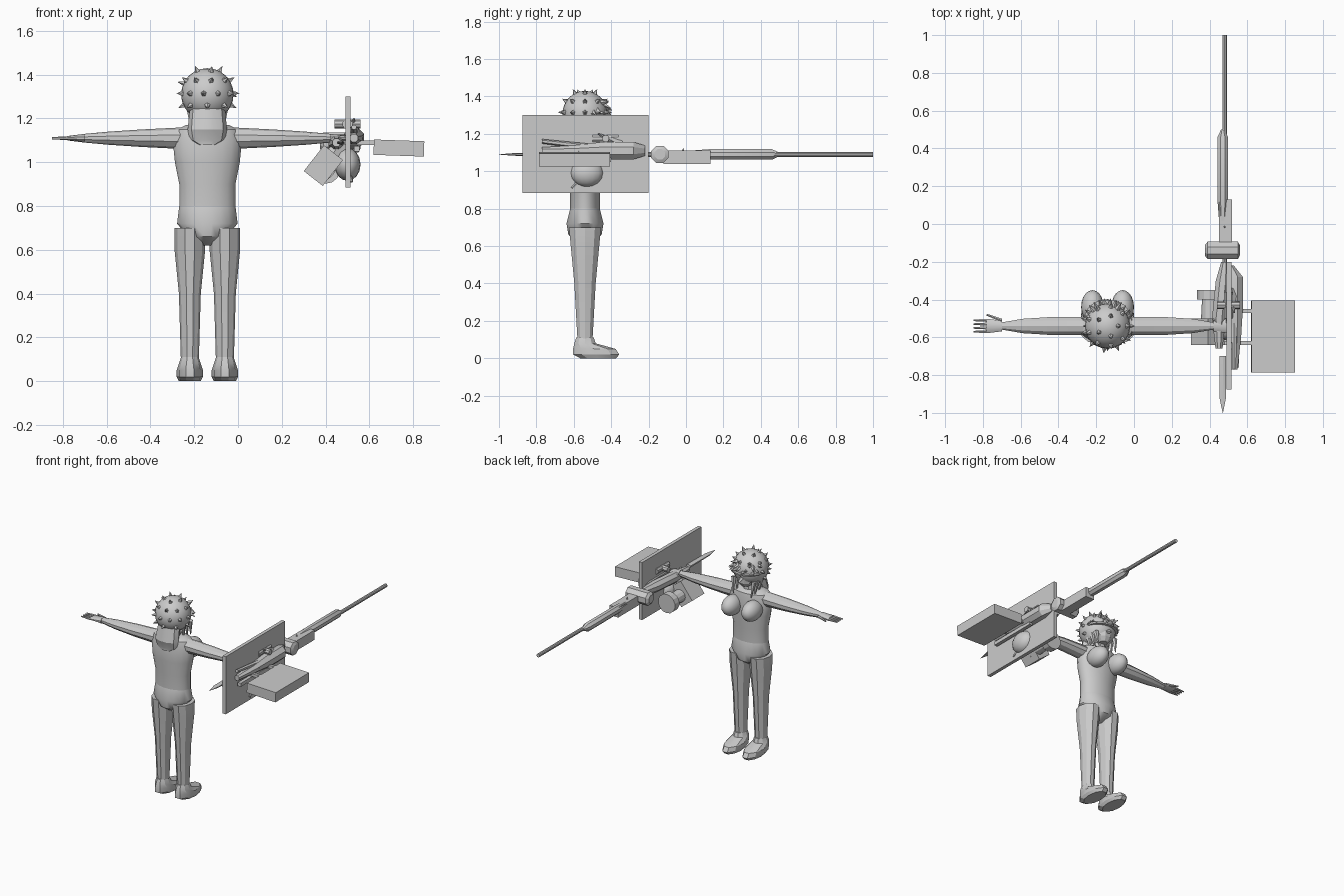
import bpy, bmesh, math, random
from mathutils import Vector, Matrix

random.seed(4)
if "Cube" in bpy.data.objects:
    bpy.data.objects.remove(bpy.data.objects["Cube"])

colour = (.6, .6, .6, 1)
grey = bpy.data.materials.new("plain_grey")
grey.use_nodes = True
grey.diffuse_color = colour
grey.node_tree.nodes["Principled BSDF"].inputs["Base Color"].default_value = colour

# Centre line of the figure, height of its arms, and the line of the weapon
body_x, body_y, arm_z = -.14, -.54, 1.11
gun_x, gun_z = .48, 1.09


def finish(name, bm, smooth_angle=None):
    bmesh.ops.recalc_face_normals(bm, faces=bm.faces)
    mesh = bpy.data.meshes.new(name)
    bm.to_mesh(mesh)
    bm.free()
    mesh.materials.append(grey)
    part = bpy.data.objects.new(name, mesh)
    bpy.context.collection.objects.link(part)
    if smooth_angle:
        bpy.ops.object.select_all(action='DESELECT')
        part.select_set(True)
        bpy.context.view_layer.objects.active = part
        bpy.ops.object.shade_smooth_by_angle(angle=math.radians(smooth_angle))
    return part


def loft(name, axis, centre, rings, sides=10, smooth_angle=25):
    """Skin rings (position along axis, shift, radius, other radius) about a centre line.
    The shift moves a ring along the first cross direction."""
    bm = bmesh.new()
    loops = []
    for along, shift, radius, other in rings:
        loop = []
        for i in range(sides):
            angle = math.tau * (i + .5) / sides
            p = centre[0] + shift + radius * math.cos(angle)
            q = centre[1] + other * math.sin(angle)
            point = {'x': (along, p, q), 'y': (p, along, q), 'z': (q, p, along)}[axis]
            loop.append(bm.verts.new(point))
        loops.append(loop)
    for lower, upper in zip(loops, loops[1:]):
        for i in range(sides):
            j = (i + 1) % sides
            bm.faces.new((lower[i], lower[j], upper[j], upper[i]))
    bm.faces.new(loops[0])
    bm.faces.new(loops[-1])
    return finish(name, bm, smooth_angle)


def box(name, low, high, tilt=0):
    """Box between two corners, tilted about its own y axis."""
    low, high = Vector(low), Vector(high)
    bm = bmesh.new()
    placing = Matrix.Translation((low + high) / 2) @ Matrix.Rotation(math.radians(tilt), 4, 'Y')
    bmesh.ops.create_cube(bm, size=1, matrix=placing @ Matrix.Diagonal((*(high - low), 1)))
    return finish(name, bm)


def ball(name, centre, radii, segments=20):
    bm = bmesh.new()
    placing = Matrix.Translation(centre) @ Matrix.Diagonal((*radii, 1))
    bmesh.ops.create_uvsphere(bm, u_segments=segments, v_segments=segments // 2, radius=1, matrix=placing)
    return finish(name, bm, 40)


def rod(name, start, end, start_radius, end_radius, sides=8):
    start, end = Vector(start), Vector(end)
    span = end - start
    turn = span.to_track_quat('Z', 'Y').to_matrix().to_4x4()
    bm = bmesh.new()
    bmesh.ops.create_cone(bm, cap_ends=True, segments=sides, radius1=start_radius, radius2=end_radius,
                          depth=span.length, matrix=Matrix.Translation((start + end) / 2) @ turn)
    return finish(name, bm)


# Torso, neck and hips, front to back first and then side to side
spine = (body_y, body_x)
loft("torso", 'z', spine, [(.78, 0, .08, .13), (.9, 0, .08, .13), (1, 0, .09, .15), (1.1, 0, .09, .16),
                           (1.15, 0, .08, .14), (1.17, 0, .05, .1)], 20, 40)
loft("neck", 'z', spine, [(1.1, 0, .06, .06), (1.25, 0, .05, .05)])
loft("hips", 'z', spine, [(.62, 0, .03, .03), (.66, 0, .09, .09), (.72, 0, .1, .14), (.8, 0, .08, .13)], 20, 40)

for mirror, side in ((-1, "right"), (1, "left")):
    def out(distance):
        return body_x + mirror * distance

    # Chest, leg and foot
    ball(side + "_chest", (out(.08), body_y + .1, 1.05), (.06, .09, .07))
    hip_x = out(.08)
    loft(side + "_leg", 'z', (body_y, hip_x), [(.06, 0, .04, .04), (.4, 0, .06, .05),
                                               (.6, 0, .08, .07), (.7, 0, .09, .07)])
    loft(side + "_foot", 'z', (body_y, hip_x), [(0, .07, .1, .05), (.02, .06, .13, .06), (.05, .05, .12, .06),
                                                (.08, 0, .06, .05), (.11, 0, .05, .04)])

    # Arm, palm, fingers and thumb
    wrist = out(.56)
    loft(side + "_arm", 'x', (body_y, arm_z), [(out(.1), 0, .05, .05), (out(.3), 0, .05, .04),
                                               (out(.45), 0, .04, .03), (wrist, 0, .02, .02)])
    hand = wrist + mirror * .08
    loft(side + "_palm", 'x', (body_y, arm_z), [(wrist, 0, .03, .02), (hand, 0, .04, .01)])
    for finger in range(4):
        y = body_y + .02 * (finger - 1.5)
        rod(side + "_finger", (hand, y, arm_z), (hand + mirror * .07, y, arm_z), .009, .005, 6)
    rod(side + "_thumb", (wrist, body_y + .03, arm_z), (hand, body_y + .06, arm_z), .01, .006, 6)

# Head, jaw, nose and visor
head = Vector((body_x, body_y, 1.31))
ball("head", head, (.12, .12, .12), 24)
face_line = (body_y + .05, body_x)
loft("jaw", 'z', face_line, [(1.2, 0, .04, .03), (1.23, 0, .06, .06), (1.3, 0, .06, .08)])
rod("nose", head + Vector((0, .1, -.04)), head + Vector((0, .14, -.06)), .018, .008, 4)
loft("visor", 'z', face_line, [(1.3, 0, .09, .11), (1.31, 0, .09, .12)], 20)

# Spikes over the head, left off the lower half of the face
for latitude, count in ((-25, 8), (2, 11), (32, 9), (62, 5)):
    rise = math.radians(latitude)
    for i in range(count):
        angle = math.tau * i / count
        flat = math.cos(rise)
        aim = Vector((math.cos(angle) * flat, math.sin(angle) * flat, math.sin(rise)))
        if aim.z > 0 or aim.y < .3:
            rod("head_spike", head + aim * .11, head + aim * .147, .017, 0, 5)

# Jagged fringe over the face
for i in range(12):
    angle = math.pi * (i + 2) / 15
    aim = Vector((math.cos(angle), math.sin(angle), 0))
    root = head + aim * .1 + Vector((0, 0, random.uniform(0, .06)))
    tip = root + aim * .045 + Vector((0, 0, random.uniform(-.03, .02)))
    rod("fringe_tuft", root, tip, .016, .002, 4)

# Hair falling down the back and locks beside the face
loft("back_hair", 'z', (body_y - .07, body_x), [(1.08, -.01, .02, .04), (1.1, 0, .03, .08),
                                                (1.15, 0, .05, .09), (1.25, .03, .06, .08)])
for mirror in (-1, 1):
    for lock in range(3):
        root = head + Vector((mirror * .08, lock * .04, -.06))
        rod("hair_lock", root, root + Vector((mirror * -.01, .02, -.11)), .018, .003, 5)

# Shield plate with the side box on two brackets
box("shield_plate", (gun_x + .01, -.875, .885), (gun_x + .035, -.2, 1.3))
box("side_box", (.62, -.785, 1.03), (.85, -.405, 1.1), 2)
for y in (-.63, -.46):
    box("box_bracket", (gun_x, y - .01, 1.08), (.65, y + .01, 1.1))

# Barrel, handguard, collar and blade tip
gun_line = (gun_x - .01, gun_z)
rod("barrel", (gun_x, -.3, gun_z), (gun_x, 1, gun_z), .013, .013, 10)
loft("handguard", 'y', gun_line, [(0, 0, .02, .02), (.12, 0, .03, .03), (.46, 0, .03, .03), (.5, 0, .01, .01)], 8)
box("gas_block", (.45, -.12, 1.04), (.52, .13, 1.11))
rod("front_sight", (gun_x, -.015, 1.1), (gun_x, -.015, 1.125), .01, 0, 4)
collar_y = -.14
loft("collar", 'x', (collar_y, gun_z), [(.375, 0, .03, .03), (.39, 0, .05, .05),
                                        (.55, 0, .05, .05), (.56, 0, .03, .03)], 8)
loft("blade_tip", 'y', gun_line, [(-1, 0, .001, .001), (-.92, 0, .02, .007), (-.7, 0, .02, .01)], 6)

# Receiver and grip on either side of the shield
loft("receiver", 'y', (gun_x + .05, gun_z + .02), [(-.77, 0, .02, .02), (-.6, 0, .04, .03), (-.45, 0, .05, .05),
                                                   (-.28, 0, .05, .05), (-.22, -.02, .02, .03)], 8)
box("receiver_rail", (.53, -.76, 1.05), (.555, -.4, 1.075))
loft("grip_body", 'y', (gun_x - .03, gun_z), [(-.66, 0, .02, .02), (-.5, 0, .04, .04),
                                              (-.3, .02, .04, .04), (-.2, .03, .02, .03)], 8)
rod("stock_strut", (.53, -.77, 1.16), (.53, -.42, 1.12), .012, .018, 6)
rod("rear_fin", (.52, -.35, 1.14), (.53, -.47, 1.2), .025, .004, 4)

# Top sight
sight = Vector((gun_x + .02, -.43, 1.175))
half_tube, half_knob = Vector((0, .07, 0)), Vector((.06, 0, 0))
rod("sight_tube", sight - half_tube, sight + half_tube, .024, .024, 10)
rod("sight_knob", sight - half_knob, sight + half_knob, .02, .02)

# Slanted magazine with a ring on its end, and the drum
box("magazine", (.335, -.64, .91), (.445, -.5, 1.06), 38)
ring = Vector((.4, -.4, .97))
rod("magazine_neck", ring - Vector((0, .1, 0)), ring, .045, .04, 12)
rod("magazine_ring", ring, ring + Vector((0, .05, 0)), .068, .068, 14)
rod("magazine_strut", (.38, -.57, .95), (gun_x, -.53, gun_z), .045, .035, 6)
drum = Vector((gun_x + .02, -.53, .99))
ball("drum", drum, (.06, .09, .075), 16)
rod("drum_spur", drum, drum + Vector((.02, -.08, -.08)), .012, .006, 5)
